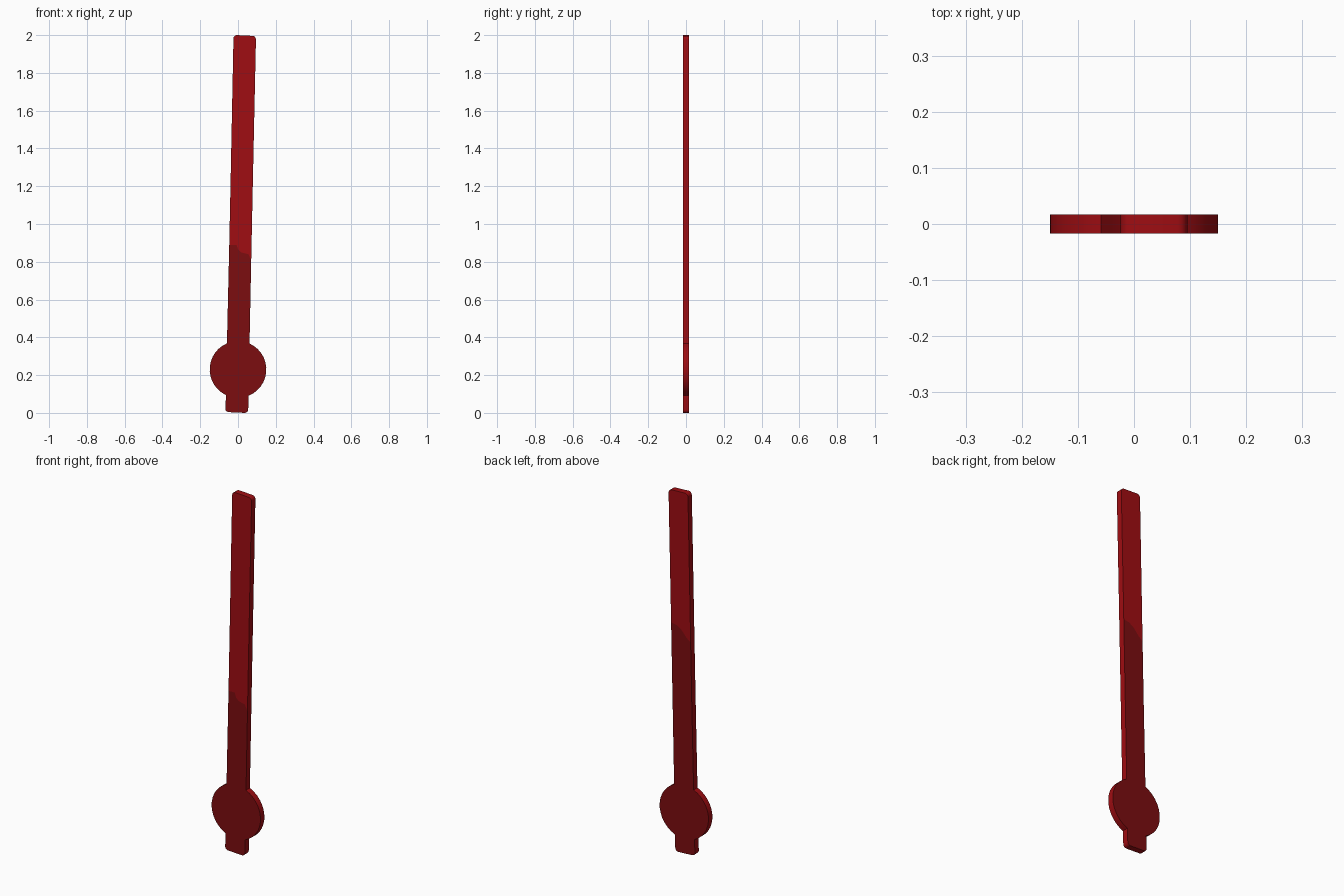
import bpy, bmesh, math
from math import sin, cos, radians

if "Cube" in bpy.data.objects:
    bpy.data.objects.remove(bpy.data.objects["Cube"])

HALF = 0.017            # half thickness
LEAN = 0.021            # sideways drift per unit of height
DISC_Z, DISC_R = 0.23, 0.15


def material(name, rgb):
    m = bpy.data.materials.new(name)
    m.diffuse_color = (*rgb, 1)
    m.use_nodes = True
    m.node_tree.nodes["Principled BSDF"].inputs["Base Color"].default_value = m.diffuse_color
    return m


def left(z):
    return (-0.065 + LEAN * z, z)


def right(z):
    return (0.053 + LEAN * z, z)


def corner(cx, cz, start, r=0.018, n=4):
    return [(cx + r * cos(radians(start + 90 * i / n)),
             cz + r * sin(radians(start + 90 * i / n))) for i in range(n + 1)]


def arc(start, end, n=13):
    return [(DISC_R * cos(radians(start + (end - start) * i / n)),
             DISC_Z + DISC_R * sin(radians(start + (end - start) * i / n)))
            for i in range(n + 1)]


# Outline, anticlockwise seen from the front: foot, disc, bar, rounded tip
foot = corner(-0.049, 0.022, 180) + corner(0.036, 0.018, 270) + arc(-68, 66)
tip = corner(0.077, 1.978, 0) + corner(-0.006, 1.982, 90)
disc_left = arc(113, 245)
outline = foot + [right(0.805), right(1.26)] + tip + [left(1.18), left(0.89)] + disc_left
nf, nt = len(foot), len(tip)

bm = bmesh.new()
front = [bm.verts.new((x, -HALF, z)) for x, z in outline]
back = [bm.verts.new((x, HALF, z)) for x, z in outline]
count = len(outline)

# Rim
for i in range(count):
    j = (i + 1) % count
    f = bm.faces.new((front[i], back[i], back[j], front[j]))
    f.smooth = True


# Front and back, each split into a dark lower and a bright upper face
def split_side(ring, y, r, l, path):
    cut = [bm.verts.new((x, y, z)) for x, z in path]   # right to left
    lower = ring[:r + 1] + cut + ring[l:]
    upper = ring[r:l + 1] + cut[::-1]
    for verts, mat in ((lower, 1), (upper, 0)):
        f = bm.faces.new(verts if y < 0 else verts[::-1])
        f.material_index = mat


split_side(front, -HALF, nf, nf + nt + 3,
           [(0.055, 0.84), (0.015, 0.85), (0.0, 0.865), (-0.008, 0.89)])
split_side(back, HALF, nf + 1, nf + nt + 2,
           [(0.045, 1.255), (0.015, 1.235), (-0.015, 1.20)])

bm.normal_update()
mesh = bpy.data.meshes.new("pointer_hand")
bm.to_mesh(mesh)
bm.free()
mesh.materials.append(material("bright red", (0.35, 0.004, 0.006)))
mesh.materials.append(material("dark red", (0.20, 0.004, 0.005)))
hand = bpy.data.objects.new("pointer_hand", mesh)
bpy.context.collection.objects.link(hand)
bpy.context.view_layer.objects.active = hand
hand.select_set(True)
bpy.ops.object.shade_smooth_by_angle(angle=radians(30))
